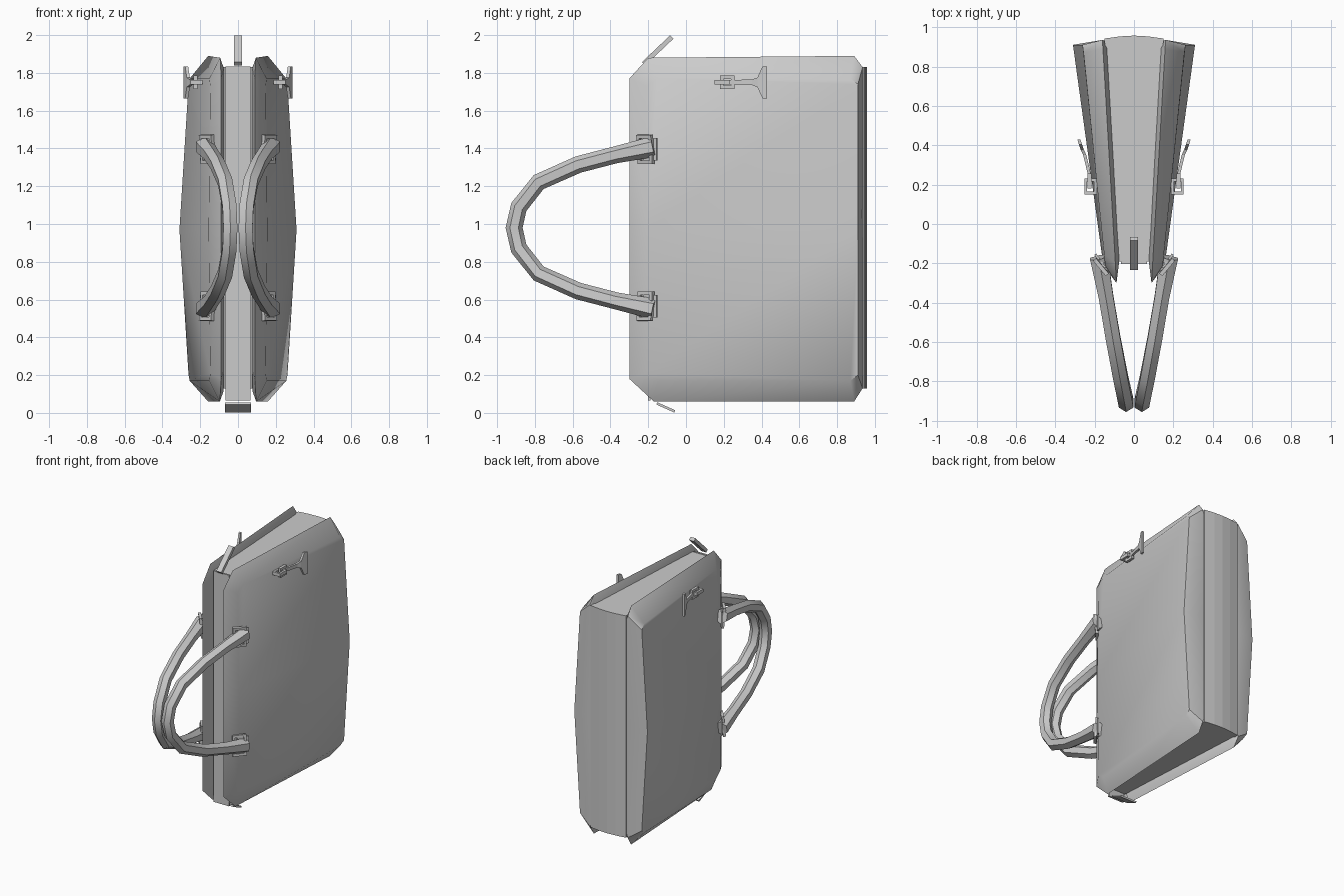
import bpy, bmesh, math
from mathutils import Vector, Matrix

if "Cube" in bpy.data.objects:
    bpy.data.objects.remove(bpy.data.objects["Cube"])


def finish(bm, name, mirror=False, smooth=None):
    bmesh.ops.recalc_face_normals(bm, faces=bm.faces)
    me = bpy.data.meshes.new(name)
    bm.to_mesh(me)
    bm.free()
    ob = bpy.data.objects.new(name, me)
    bpy.context.collection.objects.link(ob)
    if mirror:
        m = ob.modifiers.new("Mirror", 'MIRROR')
        m.use_mirror_merge = False
    if smooth:
        bpy.ops.object.select_all(action='DESELECT')
        bpy.context.view_layer.objects.active = ob
        ob.select_set(True)
        bpy.ops.object.shade_smooth_by_angle(angle=math.radians(smooth))
    return ob


def bridge(bm, a, b):
    n = len(a)
    for i in range(n):
        bm.faces.new((a[i], a[(i + 1) % n], b[(i + 1) % n], b[i]))


def add_box(bm, center, size, axis='X', angle=0):
    mat = (Matrix.Translation(center) @ Matrix.Rotation(math.radians(angle), 4, axis)
           @ Matrix.Diagonal((*size, 1)))
    bmesh.ops.create_cube(bm, size=1, matrix=mat)


def add_frame(bm, mat, w, h, bar, depth):
    # rectangular ring lying in the local XY plane
    rings = []
    for z in (-depth / 2, depth / 2):
        for k in (0, bar):
            x, y = w / 2 - k, h / 2 - k
            rings.append([bm.verts.new(mat @ Vector((sx * x, sy * y, z)))
                          for sx, sy in ((-1, -1), (1, -1), (1, 1), (-1, 1))])
    o0, i0, o1, i1 = rings
    for a, b in ((o0, o1), (o1, i1), (i1, i0), (i0, o0)):
        bridge(bm, a, b)


# side panels: seam edge, inner lip and bulging outer face
def seam_x(y):
    return 0.09 + (y + 0.28) * 0.058


def outer_x(y, z):
    t = (y + 0.2) / 1.11
    return 0.157 + 0.153 * t - (0.01 + 0.04 * t) * abs(z - 0.97) / 0.8


seam = [(-0.30, 0.18), (-0.17, 0.06), (0.89, 0.06), (0.935, 0.13), (0.935, 0.97),
        (0.935, 1.83), (0.89, 1.89), (-0.20, 1.88), (-0.30, 1.77), (-0.30, 0.97)]
outer = [(-0.21, 0.21), (-0.15, 0.17), (0.87, 0.17), (0.91, 0.20), (0.91, 0.97),
         (0.91, 1.74), (0.87, 1.77), (-0.15, 1.77), (-0.21, 1.73), (-0.21, 0.97)]
inner = [(max(-0.19, min(0.93, y)), 0.97 + (z - 0.97) * 0.94) for y, z in seam]
bm = bmesh.new()
v_in = [bm.verts.new((seam_x(y) - 0.02, y, z)) for y, z in inner]
v_seam = [bm.verts.new((seam_x(y), y, z)) for y, z in seam]
v_out = [bm.verts.new((outer_x(y, z), y, z)) for y, z in outer]
bridge(bm, v_in, v_seam)
bridge(bm, v_seam, v_out)
bm.faces.new(v_in[::-1])
bm.faces.new([v_out[9]] + v_out[:5])
bm.faces.new(v_out[4:10])
finish(bm, "side_panels", True, 40)

# expanding gusset between the panels
section = [(-0.075, -0.19), (0.075, -0.19), (0.15, 0.942), (0.07, 0.953),
           (0, 0.957), (-0.07, 0.953), (-0.15, 0.942)]
bm = bmesh.new()
low = [bm.verts.new((x, y, 0.13)) for x, y in section]
top = [bm.verts.new((x, y, 1.83)) for x, y in section]
bridge(bm, low, top)
bm.faces.new(low[::-1])
bm.faces.new(top)
finish(bm, "gusset")

# closing strip with its end tabs
bm = bmesh.new()
add_box(bm, (0, -0.195, 0.95), (0.13, 0.014, 1.77))
finish(bm, "zip_strip")
bm = bmesh.new()
add_box(bm, (0, -0.107, 0.029), (0.14, 0.105, 0.013), 'X', -24)
finish(bm, "lower_zip_tab")
bm = bmesh.new()
add_box(bm, (0, -0.15, 1.919), (0.042, 0.205, 0.025), 'X', 43.5)
finish(bm, "upper_zip_tab")

# handles: six-sided tubes following an arch
half = [(0.178, -0.17, 1.41), (0.142, -0.37, 1.367), (0.108, -0.57, 1.315),
        (0.068, -0.78, 1.222), (0.045, -0.885, 1.09)]
path = [Vector(p) for p in half] + [Vector((0.04, -0.91, 0.98))]
path += [Vector((x, y, 1.96 - z)) for x, y, z in reversed(half)]
bm = bmesh.new()
rings = []
for i, p in enumerate(path):
    tan = (path[min(i + 1, len(path) - 1)] - path[max(i - 1, 0)]).normalized()
    side = Vector((1, 0, 0))
    side = (side - tan * side.dot(tan)).normalized()
    out = tan.cross(side)
    r = 0.055 if i in (0, len(path) - 1) else 0.045
    rings.append([bm.verts.new(p + r * (math.cos(k * math.pi / 3) * out
                                        + 0.95 * math.sin(k * math.pi / 3) * side))
                  for k in range(6)])
for a, b in zip(rings, rings[1:]):
    bridge(bm, a, b)
bm.faces.new(rings[0])
bm.faces.new(rings[-1][::-1])
finish(bm, "handles", True, 50)

# metal loops and backing plates where the handles meet the panels
bm = bmesh.new()
for z, tilt in ((1.395, 5), (0.565, -5)):
    mat = (Matrix.Translation((0.163, -0.215, z))
           @ Matrix.Rotation(math.radians(50), 4, 'Z')
           @ Matrix.Rotation(math.radians(90 + tilt), 4, 'X'))
    add_frame(bm, mat, 0.10, 0.155, 0.018, 0.02)
    add_box(bm, (0.172, -0.188, z), (0.085, 0.012, 0.12), 'Z', 55)
finish(bm, "handle_loops", True)

# side buckles
bm = bmesh.new()
add_frame(bm, Matrix.Translation((0.22, 0.19, 1.75)), 0.065, 0.08, 0.015, 0.025)
add_frame(bm, Matrix.Translation((0.225, 0.218, 1.75))
          @ Matrix.Rotation(math.radians(90), 4, 'Y'), 0.072, 0.075, 0.018, 0.02)
finish(bm, "buckles", True)

# flared buckle straps
bm = bmesh.new()
profile = [(0.22, 0.225, 0.012), (0.25, 0.35, 0.015), (0.263, 0.378, 0.025),
           (0.272, 0.405, 0.085), (0.28, 0.43, 0.085)]
rings = []
for x, y, w in profile:
    rings.append([bm.verts.new((x + dx, y, 1.75 + s * w))
                  for dx, s in ((-0.008, -1), (0.008, -1), (0.008, 1), (-0.008, 1))])
for a, b in zip(rings, rings[1:]):
    bridge(bm, a, b)
bm.faces.new(rings[0])
bm.faces.new(rings[-1][::-1])
finish(bm, "buckle_straps", True)
